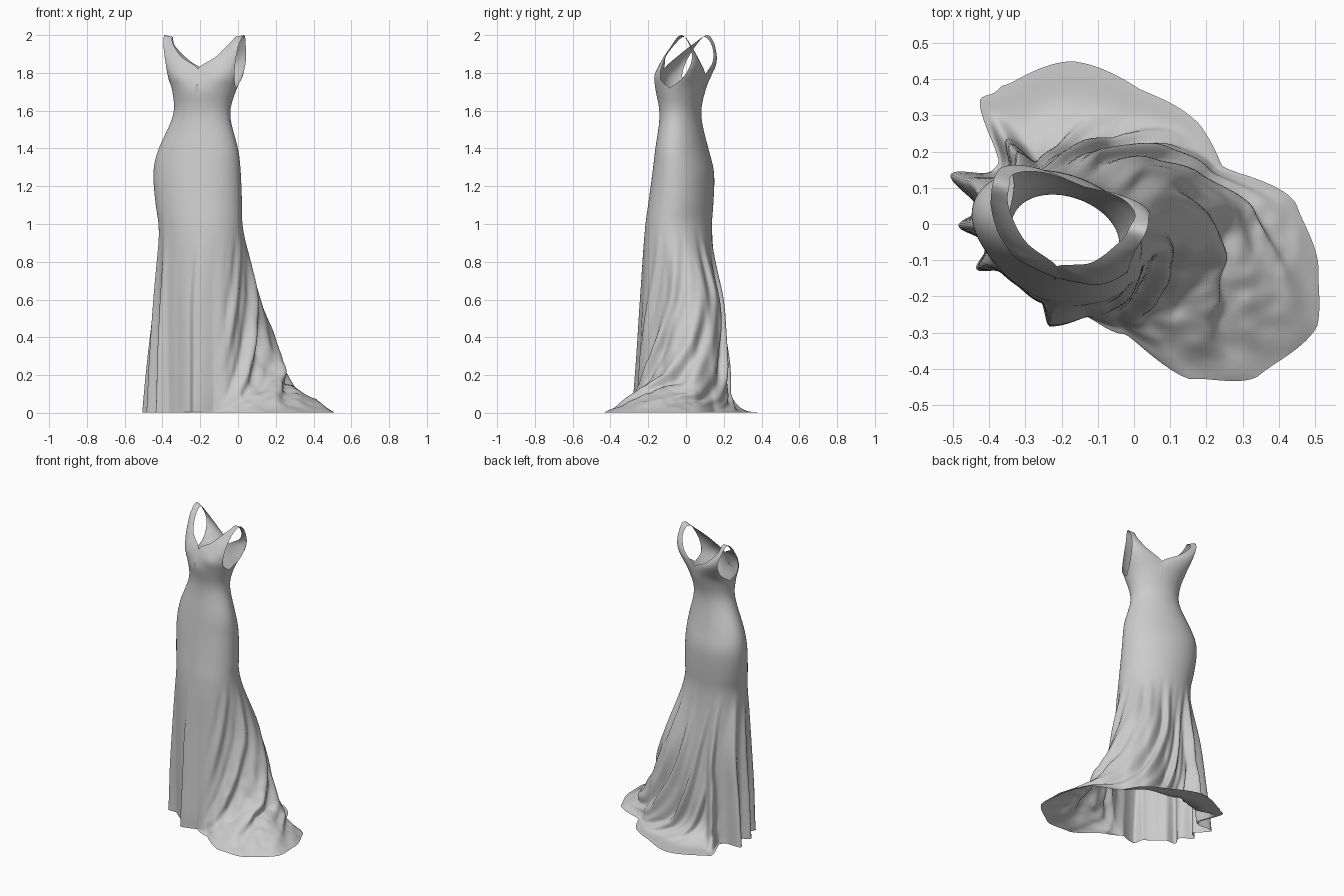
import bpy, bmesh, math
from mathutils import Vector, noise

if "Cube" in bpy.data.objects:
    bpy.data.objects.remove(bpy.data.objects["Cube"])

PHI = math.radians(-18)          # the figure is turned a little about z
Q = 72                           # columns per quarter turn
N = Q * 4
STEPS = 14                       # rows per profile segment
HUB = Vector((-0.20, 0.0, 0.0))  # centre of the skirt

# fitted body sections: z, centre x, centre y, half width, half depth
BODY = [(1.72, -.178, -.030, .176, .131), (1.58, -.192, -.030, .152, .103),
        (1.40, -.210, -.022, .218, .130), (1.27, -.217, -.014, .239, .154),
        (1.10, -.207, -.028, .235, .165), (0.95, -.194, -.041, .228, .173)]

# skirt: angle, radius at z .6, .3, .1 and at the hem
SKIRT = [(-125, .21, .21, .21, .21), (-104, .22, .225, .225, .22),
         (-97, .245, .265, .28, .285), (-75, .24, .255, .265, .265),
         (-60, .255, .275, .295, .35), (-50, .265, .285, .325, .56),
         (-38, .265, .30, .37, .685), (-22, .28, .34, .43, .76),
         (-10, .31, .40, .49, .72), (5, .32, .42, .50, .65),
         (20, .31, .38, .42, .47), (35, .27, .32, .36, .47),
         (60, .21, .235, .25, .43), (86, .175, .20, .215, .45),
         (113, .165, .18, .19, .41), (122, .18, .195, .20, .33),
         (136, .20, .21, .22, .24), (156, .225, .235, .24, .24),
         (180, .225, .23, .23, .23), (210, .215, .215, .21, .21)]

# fluted godets: angle, depth, half width in degrees
FLUTES = [(156, .095, 7), (181, .055, 6), (208, .055, 6), (123, .085, 6)]

# neckline and armhole edges of one shoulder, running front to back
NECK = [(0, -.131, 1.72), (0, -.09, 1.82), (.095, -.05, 1.885), (.16, .03, 1.96),
        (.175, .08, 1.99), (.175, .12, 1.94), (.11, .145, 1.86), (0, .14, 1.79), (0, .131, 1.72)]
ARM = [(.176, 0, 1.72), (.184, -.05, 1.77), (.195, -.03, 1.86), (.212, .03, 1.96),
       (.222, .08, 2.0), (.217, .12, 1.95), (.203, .13, 1.87), (.187, .08, 1.78), (.176, 0, 1.72)]
BULGE = [1, .85, .35, .05, 0, .05, .35, .85, 1]


def spline(pts, s):
    """Catmull-Rom point at s (in segments)."""
    i = min(int(s), len(pts) - 2)
    f = s - i
    p1, p2 = pts[i], pts[i + 1]
    m1 = (p2 - pts[i - 1]) / 2 if i > 0 else p2 - p1
    m2 = (pts[i + 2] - p1) / 2 if i + 2 < len(pts) else p2 - p1
    return (p1 * (2*f**3 - 3*f*f + 1) + m1 * (f**3 - 2*f*f + f)
            + p2 * (3*f*f - 2*f**3) + m2 * (f**3 - f*f))


def diff(a, b):
    return (a - b + 180) % 360 - 180


def bell(a, centre, width):
    return math.exp(-(diff(a, centre) / width) ** 2)


def skirt_radii(deg):
    a = (deg + 125) % 360 - 125
    rows = SKIRT + [(235,) + SKIRT[0][1:]]
    for lo, hi in zip(rows, rows[1:]):
        if lo[0] <= a <= hi[0]:
            f = (a - lo[0]) / (hi[0] - lo[0])
            f = .5 * f + .5 * f * f * (3 - 2 * f)
            return [p + (q - p) * f for p, q in zip(lo[1:], hi[1:])]


def turn(x, y, cx, cy, z):
    c, s = math.cos(PHI), math.sin(PHI)
    return Vector((cx + x * c - y * s, cy + x * s + y * c, z))


def gown_column(t):
    """Points of one vertical strip of the gown, bust to hem."""
    th = t + PHI
    deg = math.degrees(th)
    out = Vector((math.cos(th), math.sin(th), 0))
    pts = [turn(a * math.cos(t), b * math.sin(t), cx, cy, z) for z, cx, cy, a, b in BODY]
    r6, r3, r1, hem = skirt_radii(deg)
    sweep = bell(deg, -20, 30)                  # train lying to the right
    train = max(0, min(1, (hem - r1) / .12))    # any part resting on the floor
    for r, z in ((r6, .6), (r3, .3), (r1, .1 + .05 * sweep),
                 (r1 + .42 * (hem - r1), .014 + .075 * sweep), (hem, .002)):
        pts.append(HUB + out * r + Vector((0, 0, z)))
    col = []
    last = len(pts) - 1
    for k in range(last * STEPS + 1):
        s = k / STEPS
        p = spline(pts, s)
        d = max(0, (s - 5) / (last - 5))        # 0 at the knee, 1 at the hem
        if d > 0:
            # flutes, growing towards the hem
            grow = min(1, max(0, 1 - p.z / .95)) ** .85
            p += out * grow * sum(h * bell(deg, a, w) for a, h, w in FLUTES)
            # drapery folds swirling round the back into the train
            back = max(bell(deg, 45, 65), bell(deg, -20, 34)) * max(train, .15)
            ang = math.radians(deg + 85 * d)
            fold = math.sin(13 * ang + 1.5) + .6 * math.sin(23 * ang + 3 * d)
            lift = min(1, p.z / .07)
            p += out * fold * back * .02 * math.sin(math.pi * d) * lift
            # crumpled cloth on the floor
            n = noise.noise(p * 9) + .5 * noise.noise(p * 19)
            wave = fold * .014 + n * .045 + .012
            p.z += sweep * wave * math.sin(math.pi * d) * d
            p.z = max(p.z, 0)
        col.append(p)
    return col


def grid_faces(bm, cols, closed):
    vs = [[bm.verts.new(p) for p in c] for c in cols]
    for i in range(len(vs) - (0 if closed else 1)):
        a, b = vs[i], vs[(i + 1) % len(vs)]
        for j in range(len(a) - 1):
            bm.faces.new((a[j], a[j + 1], b[j + 1], b[j]))


def shoulder_columns(side):
    """One half of the bodice top: front panel, strap and back panel."""
    z0, cx, cy, a, b = BODY[0]
    neck, arm = [Vector(p) for p in NECK], [Vector(p) for p in ARM]
    bulge = [Vector((w, 0, 0)) for w in BULGE]
    cols = []
    for i in range(Q + 1):
        u = i / Q
        e = u * math.pi / 2
        dx, dy = a * (math.sin(e) - u), b * (math.cos(e) - (1 - u))
        col = []
        for k in range(8 * 8 + 1):
            s = k / 8
            p = spline(neck, s).lerp(spline(arm, s), u)
            w = spline(bulge, s).x
            p.x += dx * w
            p.y += dy * w * (-1 if s < 4 else 1)
            if s < 4:   # bust fullness
                p.y -= .022 * math.exp(-((u - .45) / .28) ** 2 - ((s - .7) / .5) ** 2) * min(1, s * 1.4)
            lean = .025 * max(0, min(1, (p.z - 1.78) / .17))
            col.append(turn(side * p.x, p.y, cx - lean, cy, p.z))
        cols.append(col)
    return cols


# gown: body, skirt and train, then both shoulders welded on
bm = bmesh.new()
grid_faces(bm, [gown_column(2 * math.pi * i / N) for i in range(N)], True)
for side in (-1, 1):
    grid_faces(bm, shoulder_columns(side), False)
bmesh.ops.remove_doubles(bm, verts=bm.verts, dist=.0004)
bmesh.ops.recalc_face_normals(bm, faces=bm.faces)
# relax the fitted part so bust, waist and hips flow together
fitted = [v for v in bm.verts if .9 < v.co.z < 1.82 and not v.is_boundary]
for _ in range(40):
    bmesh.ops.smooth_vert(bm, verts=fitted, factor=.5,
                          use_axis_x=True, use_axis_y=True, use_axis_z=True)
mesh = bpy.data.meshes.new("gown")
bm.to_mesh(mesh)
bm.free()
gown = bpy.data.objects.new("gown", mesh)
bpy.context.collection.objects.link(gown)
mesh.polygons.foreach_set("use_smooth", [True] * len(mesh.polygons))
